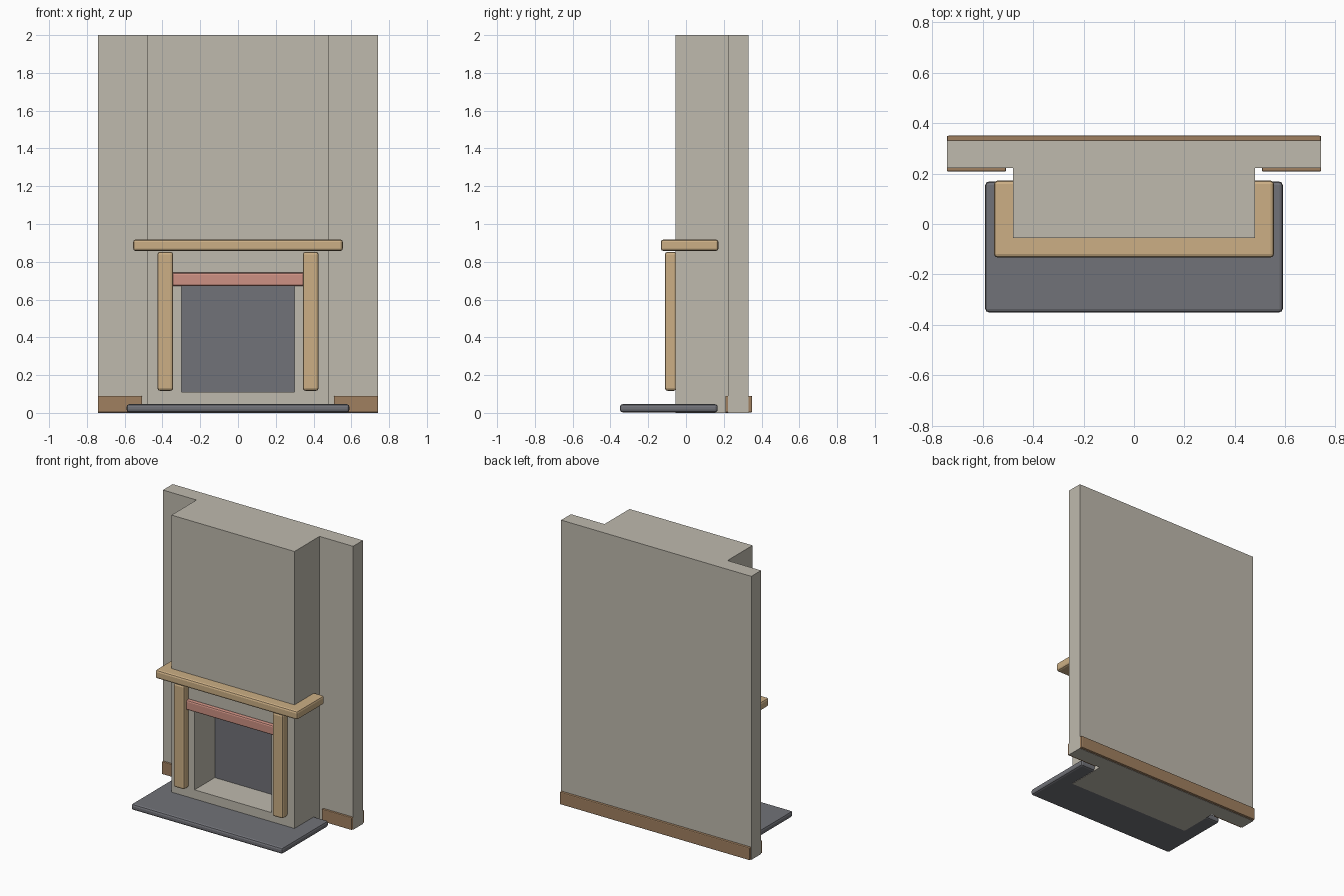
import bpy, bmesh
from mathutils import Vector

cube = bpy.data.objects.get("Cube")
if cube:
    bpy.data.objects.remove(cube, do_unlink=True)


def material(name, srgb):
    col = [(c / 255 / 12.92 if c < 11 else ((c / 255 + 0.055) / 1.055) ** 2.4) for c in srgb] + [1.0]
    mat = bpy.data.materials.new(name)
    mat.use_nodes = True
    mat.diffuse_color = col
    mat.node_tree.nodes["Principled BSDF"].inputs["Base Color"].default_value = col
    return mat


plaster = material("plaster", (191, 186, 174))
slate = material("slate", (113, 114, 120))
light_wood = material("light_wood", (204, 175, 133))
brick = material("brick_red", (205, 145, 131))
brown_wood = material("brown_wood", (160, 128, 96))


def prism(name, outline, z0, z1, mat, bevel=0):
    """Extrude a plan outline between two heights, with rounded edges."""
    bm = bmesh.new()
    face = bm.faces.new([bm.verts.new((x, y, z0)) for x, y in outline])
    top = bmesh.ops.extrude_face_region(bm, geom=[face])["geom"]
    moved = [v for v in top if isinstance(v, bmesh.types.BMVert)]
    bmesh.ops.translate(bm, verts=moved, vec=Vector((0, 0, z1 - z0)))
    bmesh.ops.recalc_face_normals(bm, faces=bm.faces)
    mesh = bpy.data.meshes.new(name)
    bm.to_mesh(mesh)
    bm.free()
    mesh.materials.append(mat)
    obj = bpy.data.objects.new(name, mesh)
    bpy.context.collection.objects.link(obj)
    if bevel:
        mod = obj.modifiers.new("Rounded edges", "BEVEL")
        mod.width = bevel
        mod.segments = 2
    return obj


def box(name, x, y, z, mat, bevel=0):
    outline = [(x[0], y[0]), (x[1], y[0]), (x[1], y[1]), (x[0], y[1])]
    return prism(name, outline, z[0], z[1], mat, bevel)


def mirrored(half):
    """Complete an outline given its right-hand half."""
    return half + [(-x, y) for x, y in reversed(half)]


def wrap(outer, inner, front, mid, back):
    """U-shaped plan that wraps the chimney breast on three sides."""
    return mirrored([(outer, front), (outer, back), (inner, back), (inner, mid)])


# Wall and chimney breast in one piece
breast = prism("wall_and_chimney",
               mirrored([(0.48, -0.056), (0.48, 0.223), (0.742, 0.223), (0.742, 0.332)]),
               0, 2, plaster)

# Firebox opening, with a dark fireback
fireback_y = 0.17
cutter = box("firebox_cutter", (-0.3, 0.3), (-0.2, fireback_y), (0.11, 0.685), plaster)
cut = breast.modifiers.new("Firebox", "BOOLEAN")
cut.operation = "DIFFERENCE"
cut.solver = "EXACT"
cut.object = cutter
depsgraph = bpy.context.evaluated_depsgraph_get()
breast.data = bpy.data.meshes.new_from_object(breast.evaluated_get(depsgraph))
breast.modifiers.clear()
bpy.data.objects.remove(cutter, do_unlink=True)
breast.data.materials.clear()
for mat in (plaster, slate):
    breast.data.materials.append(mat)
for face in breast.data.polygons:
    face.material_index = int(abs(face.center.y - fireback_y) < 0.01 and face.normal.y < -0.9)

# Hearth slab and mantel shelf
prism("hearth", wrap(0.59, 0.46, -0.35, -0.03, 0.168), 0.003, 0.046, slate, 0.014)
prism("mantel_shelf", wrap(0.555, 0.46, -0.133, -0.03, 0.172), 0.857, 0.918, light_wood, 0.014)

# Lintel between the posts
box("lintel", (-0.355, 0.355), (-0.085, -0.05), (0.672, 0.742), brick, 0.011)

# Posts and front skirting on both sides
for side, s in (("left", 1), ("right", -1)):
    box(side + "_post", sorted((0.343 * s, 0.427 * s)), (-0.112, -0.05),
        (0.117, 0.853), light_wood, 0.014)
    box(side + "_skirting", sorted((0.507 * s, 0.742 * s)), (0.208, 0.228),
        (0.002, 0.09), brown_wood, 0.005)

# Skirting along the back
box("back_skirting", (-0.742, 0.742), (0.327, 0.35), (0.002, 0.09), brown_wood, 0.006)
